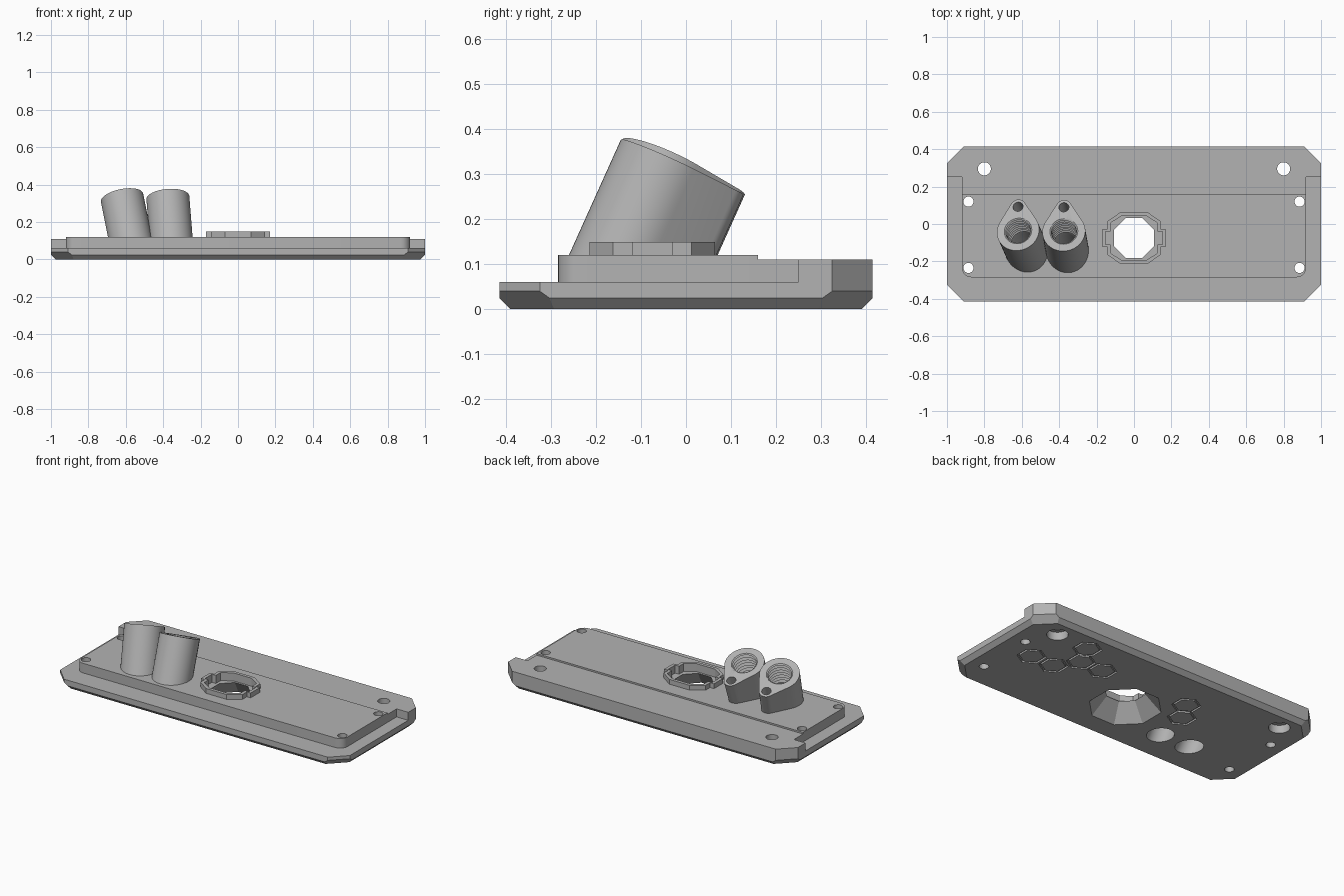
import bpy, bmesh
from math import sin, cos, pi, acos, radians
from mathutils import Vector, Matrix

if "Cube" in bpy.data.objects:
    bpy.data.objects.remove(bpy.data.objects["Cube"])

GREY = bpy.data.materials.new("plain_grey")
GREY.use_nodes = True
colour = (0.45, 0.45, 0.45, 1)
GREY.diffuse_color = colour
GREY.node_tree.nodes["Principled BSDF"].inputs["Base Color"].default_value = colour


def loft(name, rings, matrix=None, wrap=False):
    """Skin a list of equal point rings; cap the ends or wrap into a tube."""
    bm = bmesh.new()
    loops = [[bm.verts.new(p) for p in ring] for ring in rings]
    pairs = list(zip(loops, loops[1:]))
    if wrap:
        pairs.append((loops[-1], loops[0]))
    else:
        bm.faces.new(loops[0])
        bm.faces.new(loops[-1])
    for a, b in pairs:
        for i in range(len(a)):
            j = (i + 1) % len(a)
            bm.faces.new((a[i], a[j], b[j], b[i]))
    bmesh.ops.recalc_face_normals(bm, faces=bm.faces)
    mesh = bpy.data.meshes.new(name)
    bm.to_mesh(mesh)
    bm.free()
    if matrix:
        mesh.transform(matrix)
    mesh.materials.append(GREY)
    obj = bpy.data.objects.new(name, mesh)
    bpy.context.collection.objects.link(obj)
    return obj


def at(outline, z):
    return [(x, y, z) for x, y in outline]


def prism(name, outline, low, high):
    return loft(name, [at(outline, low), at(outline, high)])


def circle(r, n=32, x=0, y=0, turn=0):
    return [(x + r * cos(turn + 2 * pi * i / n), y + r * sin(turn + 2 * pi * i / n))
            for i in range(n)]


def cut(obj, cutters):
    bpy.context.view_layer.objects.active = obj
    for cutter in cutters:
        mod = obj.modifiers.new("cut", "BOOLEAN")
        mod.operation, mod.solver, mod.object = "DIFFERENCE", "EXACT", cutter
        bpy.ops.object.modifier_apply(modifier=mod.name)


# Base plate: clipped rectangle with a chamfered underside
X, Y, C = 1.0, 0.415, 0.09
outline = [(X, C - Y), (X, Y - C), (X - C, Y), (C - X, Y),
           (-X, Y - C), (-X, C - Y), (C - X, -Y), (X - C, -Y)]
base = prism("base_plate", outline, 0, 0.06)
bm = bmesh.new()
bm.from_mesh(base.data)
for i, p in enumerate(outline):
    q = outline[(i + 1) % 8]
    side = Vector((q[1] - p[1], p[0] - q[0], 0)).normalized()
    height = 0.04 if i % 2 else 0.025
    res = bmesh.ops.bisect_plane(bm, geom=bm.verts[:] + bm.edges[:] + bm.faces[:],
                                 plane_co=(p[0], p[1], height),
                                 plane_no=side - Vector((0, 0, 1)), clear_outer=True)
    edges = [e for e in res["geom_cut"] if isinstance(e, bmesh.types.BMEdge)]
    bmesh.ops.holes_fill(bm, edges=edges)
bmesh.ops.recalc_face_normals(bm, faces=bm.faces)
bm.to_mesh(base.data)
bm.free()

# Raised rear deck with side notches
half = [(0.92, 0.16), (0.92, 0.25), (X, 0.25), (X, Y - C), (X - C, Y)]
deck = prism("rear_deck", half + [(-x, y) for x, y in reversed(half)], 0.06, 0.11)

# Raised centre panel with rounded front corners
R = 0.05
corner = [(0.92 - R + R * cos(a), -0.285 + R - R * sin(a))
          for a in [i * pi / 12 for i in range(7)]]
panel_half = [(0.92, 0.16)] + corner
panel = prism("centre_panel", panel_half + [(-x, y) for x, y in reversed(panel_half)],
              0.06, 0.12)

# Keyed collar around the large opening
OY = -0.075


def collar_outline(d):
    q = [(0.172 - d, 0.03 - d / 2), (0.172 - d, 0.045 - d / 2), (0.145 - d, 0.045 - d / 2),
         (0.145 - d, 0.0875 - d / 3), (0.07 - d / 3, 0.14 - d)]
    top = q + [(-x, y) for x, y in reversed(q)]
    return [(x, y + OY) for x, y in top + [(-x, -y) for x, y in top]]


collar = prism("collar", collar_outline(0), 0.12, 0.15)
recess = prism("recess_cutter", collar_outline(0.02), 0.1, 0.2)
octagons = [at(circle(a / cos(pi / 8), 8, 0, OY, pi / 8), z)
            for a, z in ((0.2, -0.01), (0.107, 0.1), (0.107, 0.11))]
funnel = loft("funnel_cutter", octagons)

# Screw holes, the rear pair counterbored from below
holes = []
for s in (-1, 1):
    for y in (0.12, -0.235):
        holes.append(prism("hole_cutter", circle(0.027, 32, s * 0.885, y), -0.1, 0.3))
    holes.append(prism("hole_cutter", circle(0.035, 32, s * 0.8, 0.295), -0.1, 0.3))
    holes.append(prism("hole_cutter", circle(0.06, 32, s * 0.8, 0.295), -0.1, 0.05))

# Hexagon grooves in the underside
grooves = []
for x, y in ((0.57, 0.278), (0.755, 0.02), (0.598, 0.02), (0.505, 0.147),
             (0.352, 0.147), (-0.25, 0.153), (-0.318, 0.032)):
    big, small = circle(0.083, 6, x, y, pi / 6), circle(0.069, 6, x, y, pi / 6)
    grooves.append(loft("groove_cutter", [at(big, -0.01), at(big, 0.01),
                                          at(small, 0.01), at(small, -0.01)], wrap=True))

# Leaning teardrop sockets with threaded bores
BIG, TIP, DIST = 0.115, 0.042, 0.142
t = acos((BIG - TIP) / DIST)
teardrop = [(-BIG * sin(a), BIG * cos(a))
            for a in [t + (2 * pi - 2 * t) * i / 36 for i in range(37)]]
teardrop += [(-TIP * sin(a), DIST + TIP * cos(a))
             for a in [-t + 2 * t * i / 14 for i in range(15)]]
floor = prism("floor_cutter", [(-2, -2), (2, -2), (2, 2), (-2, 2)], -1, 0.1)
thread = [(0.075, 0.1), (0.075, 0)]
for i in range(8):
    thread += [(0.067, -0.006 - i * 0.022), (0.078, -0.017 - i * 0.022)]
thread += [(0.073, -0.185), (0.073, -0.6)]
sockets, bores = [], []
for name, top, lean in (("right_socket", (-0.62, -0.037, 0.33), -0.2),
                        ("left_socket", (-0.375, -0.04, 0.33), -0.08)):
    w = Vector((lean, 0.45, 1)).normalized()
    v = w.cross(Vector((1, 0, 0))).normalized()
    frame = Matrix((v.cross(w), v, w)).transposed().to_4x4()
    frame.translation = top
    socket = loft(name, [at(teardrop, -0.45), at(teardrop, 0)], frame)
    bore = loft("bore_cutter", [at(circle(r), z) for r, z in thread], frame)
    pin = loft("pin_cutter", [at(circle(0.027, 24, 0, DIST), z) for z in (-0.13, 0.1)], frame)
    cut(socket, [floor, pin])
    sockets.append(socket)
    bores += [bore, pin]
for socket in sockets:
    cut(socket, [b for b in bores if b.name.startswith("bore")])

# Open every hole through the stacked parts
through = [b for b in bores if b.name.startswith("bore")]
cut(base, holes + grooves + [funnel] + through)
cut(deck, holes)
cut(panel, holes + [funnel, recess] + through)
cut(collar, [recess])

for helper in holes + grooves + bores + [floor, funnel, recess]:
    bpy.data.objects.remove(helper)

# Smooth the round walls, keep the edges crisp
bpy.ops.object.select_all(action="DESELECT")
for part in [base, deck, panel, collar] + sockets:
    part.select_set(True)
bpy.context.view_layer.objects.active = base
bpy.ops.object.shade_smooth_by_angle(angle=radians(30))
